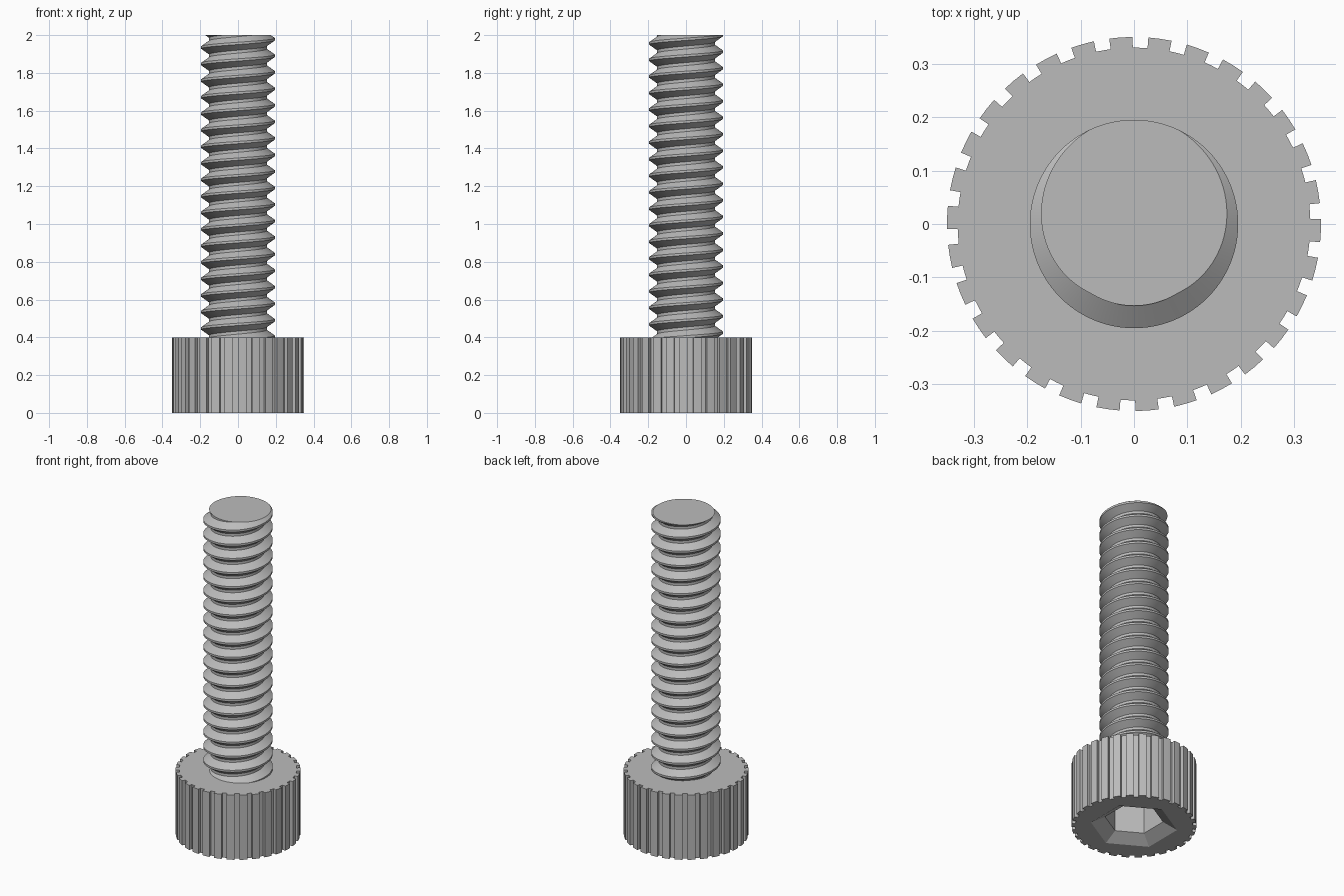
import bpy, bmesh, math
from math import sin, cos, pi, radians

if "Cube" in bpy.data.objects:
    bpy.data.objects.remove(bpy.data.objects["Cube"])

steel = bpy.data.materials.new("grey_steel")
steel.use_nodes = True
GREY = (0.5, 0.5, 0.5, 1)
steel.diffuse_color = GREY
steel.node_tree.nodes["Principled BSDF"].inputs["Base Color"].default_value = GREY


def finish(bm, name):
    bmesh.ops.recalc_face_normals(bm, faces=bm.faces)
    mesh = bpy.data.meshes.new(name)
    bm.to_mesh(mesh)
    bm.free()
    obj = bpy.data.objects.new(name, mesh)
    bpy.context.collection.objects.link(obj)
    mesh.materials.append(steel)
    bpy.ops.object.select_all(action="DESELECT")
    obj.select_set(True)
    bpy.context.view_layer.objects.active = obj
    bpy.ops.object.shade_smooth_by_angle(angle=radians(25))
    return obj


def ring(bm, points, z):
    return [bm.verts.new((r * cos(a), r * sin(a), z)) for r, a in points]


def bridge(bm, low, high):
    n = len(low)
    for i in range(n):
        j = (i + 1) % n
        bm.faces.new((low[i], low[j], high[j], high[i]))


def edges_of(loop):
    return [loop[i - 1].link_edges[:] and e for i in range(len(loop))
            for e in loop[i].link_edges if e.other_vert(loop[i]) is loop[i - 1]]


# Head: knurled outline with a chamfered hex socket underneath
HEAD_TOP, TEETH = 0.4, 30
outline = []
for t in range(TEETH):
    centre = 2 * pi * t / TEETH - radians(2)
    for r, offset in ((0.33, -3.6), (0.35, -3.6), (0.35, 0), (0.35, 3.6),
                      (0.33, 3.6), (0.33, 6)):
        outline.append((r, centre + radians(offset)))


def hexagon(radius):
    return [(radius, pi / 6 + k * pi / 3) for k in range(6)]


bm = bmesh.new()
bottom, top = ring(bm, outline, 0), ring(bm, outline, HEAD_TOP)
bridge(bm, bottom, top)
bm.faces.new(top)
mouth = ring(bm, hexagon(0.245), 0)
throat = ring(bm, hexagon(0.165), 0.045)
floor = ring(bm, hexagon(0.165), 0.22)
bridge(bm, mouth, throat)
bridge(bm, throat, floor)
bm.faces.new(floor)
bmesh.ops.triangle_fill(bm, use_beauty=True, edges=edges_of(bottom) + edges_of(mouth))
finish(bm, "socket_head")

# Threaded shank: helical grid, trimmed flat at both ends
PITCH, CREST, ROOT, SEGMENTS, TIP = 0.0875, 0.195, 0.153, 96, 2.0
TURNS = int((TIP - HEAD_TOP) / PITCH) + 5
profile = [(CREST, -0.07), (CREST, 0.07), (ROOT, 0.41), (ROOT, 0.59)]
phase = TIP - PITCH * (TURNS - 2) - PITCH / 4
bm = bmesh.new()
columns = []
for s in range(SEGMENTS):
    a = 2 * pi * s / SEGMENTS
    columns.append([bm.verts.new((r * cos(a), r * sin(a),
                                  phase + PITCH * (k + f + s / SEGMENTS)))
                    for k in range(TURNS) for r, f in profile])
step = len(profile)
for s in range(SEGMENTS):
    here = columns[s]
    there = columns[s + 1] if s + 1 < SEGMENTS else columns[0][step:]
    for j in range(len(there) - 1):
        bm.faces.new((here[j], there[j], there[j + 1], here[j + 1]))
for z, up in ((HEAD_TOP, -1), (TIP, 1)):
    cut = bmesh.ops.bisect_plane(bm, geom=bm.verts[:] + bm.edges[:] + bm.faces[:],
                                 dist=1e-6, plane_co=(0, 0, z), plane_no=(0, 0, up),
                                 clear_outer=True)
    rim = [e for e in cut["geom_cut"] if isinstance(e, bmesh.types.BMEdge)]
    bmesh.ops.contextual_create(bm, geom=rim)
finish(bm, "threaded_shank")
